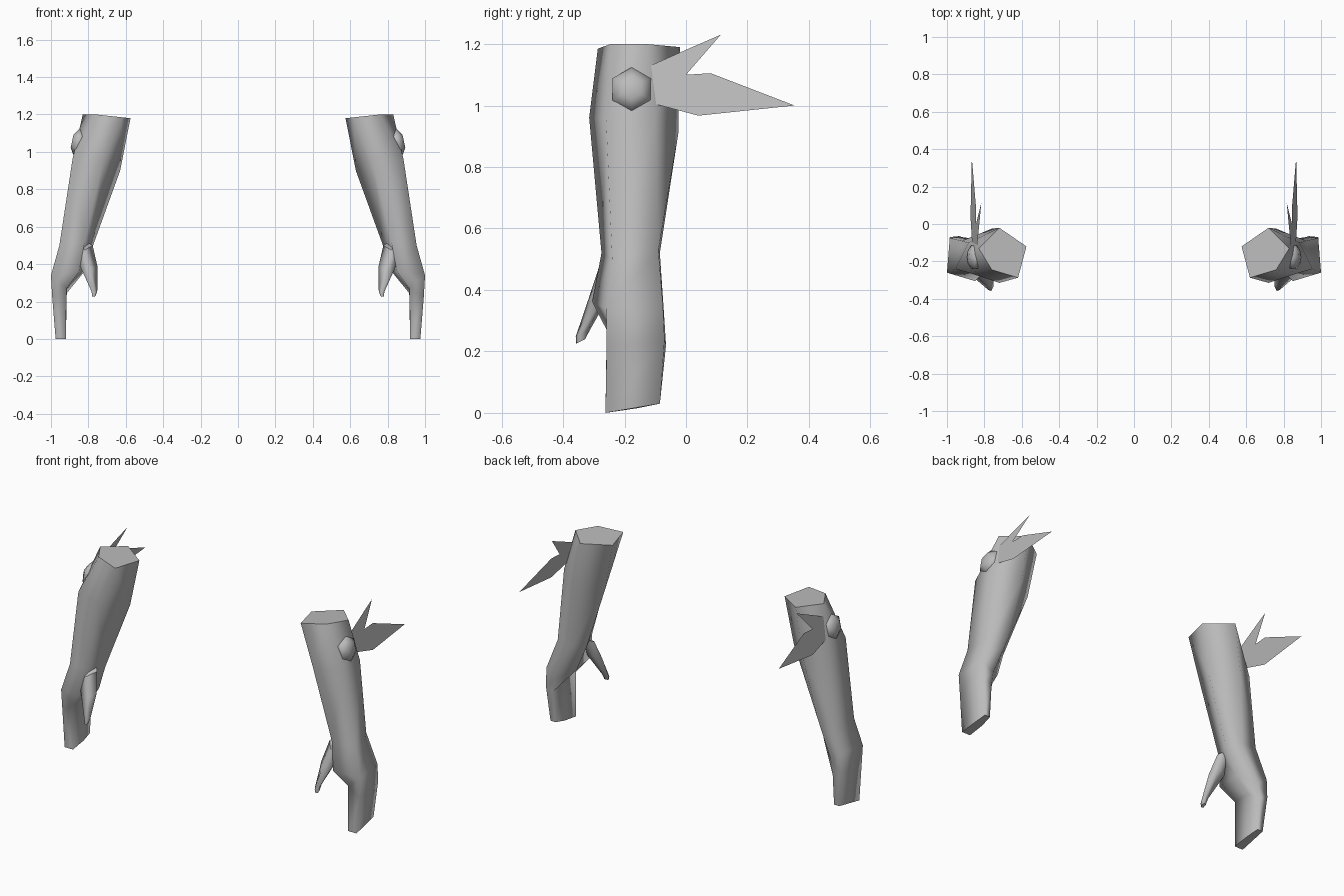
import bpy, math
from mathutils import Vector

if "Cube" in bpy.data.objects:
    bpy.data.objects.remove(bpy.data.objects["Cube"])

grey = bpy.data.materials.new("mid_grey")
grey.diffuse_color = (0.5, 0.5, 0.5, 1)
grey.use_nodes = True
grey.node_tree.nodes["Principled BSDF"].inputs["Base Color"].default_value = grey.diffuse_color


def add_part(name, verts, faces, flat=()):
    """Mesh on the +x side, mirrored to -x; faces listed in flat stay unsmoothed."""
    me = bpy.data.meshes.new(name)
    me.from_pydata([tuple(v) for v in verts], [], faces)
    me.materials.append(grey)
    for i, p in enumerate(me.polygons):
        p.use_smooth = i not in flat
    ob = bpy.data.objects.new(name, me)
    bpy.context.collection.objects.link(ob)
    ob.modifiers.new("mirror", 'MIRROR').use_mirror_merge = False
    return ob


def loft(name, rings):
    """Join equal rings (clockwise from above, listed top to bottom) and cap both ends."""
    n = len(rings[0])
    verts = [v for r in rings for v in r]
    faces = []
    for k in range(len(rings) - 1):
        for i in range(n):
            j = (i + 1) % n
            faces.append((k * n + i, k * n + j, (k + 1) * n + j, (k + 1) * n + i))
    last = (len(rings) - 1) * n
    faces.append(tuple(reversed(range(n))))
    faces.append(tuple(range(last, last + n)))
    return add_part(name, verts, faces, (len(faces) - 2, len(faces) - 1))


# Forearm, palm and fingers: five-sided rings from the elbow to the fingertips
loft("forearm_and_hand", [
    [(.575, -.12, 1.18), (.72, -.02, 1.19), (.83, -.13, 1.2), (.76, -.245, 1.2), (.62, -.287, 1.185)],
    [(.63, -.13, .90), (.76, -.025, .91), (.885, -.10, .96), (.885, -.26, .96), (.72, -.315, .96)],
    [(.775, -.16, .50), (.82, -.085, .52), (.92, -.09, .53), (.955, -.24, .50), (.82, -.275, .52)],
    [(.83, -.14, .35), (.92, -.07, .30), (.985, -.075, .35), (1.0, -.26, .34), (.85, -.305, .36)],
    [(.915, -.14, .265), (.935, -.065, .22), (.985, -.07, .24), (.993, -.258, .22), (.917, -.258, .27)],
    [(.92, -.16, .015), (.93, -.085, .03), (.965, -.085, .03), (.975, -.262, 0), (.92, -.262, 0)],
])

# Thumb: tapered five-sided stub leaving the palm forward and inward
thumb = []
for centre, rx, ry in [((.835, -.235, .50), .058, .05), ((.80, -.275, .39), .048, .045),
                       ((.769, -.335, .26), .017, .025), ((.771, -.343, .232), .011, .015)]:
    ring = []
    for i in range(5):
        a = math.pi - i * math.tau / 5
        dy = ry * math.sin(a)
        ring.append(Vector(centre) + Vector((rx * math.cos(a), dy, dy * .5)))
    thumb.append(ring)
loft("thumb", thumb)


# Tilted plane on the outside of the forearm that carries gem and leaves
def outer_x(z):
    return .867 - .22 * (z - 1.0)


# Gem: low six-sided dome
gem = []
for out, r in [(-.045, .035), (-.015, .068), (.012, .072), (.036, .035)]:
    ring = []
    for i in range(6):
        a = math.pi / 2 - i * math.tau / 6
        z = 1.05 + r * math.sin(a)
        ring.append((outer_x(z) + out - .005, -.177 + r * math.cos(a), z + out * .2))
    gem.append(ring)
gem_ob = loft("gem", gem)
for p in gem_ob.data.polygons:
    p.use_smooth = True

# Leaves: two flat pointed blades swept backward
for name, outline in {
    "upper_leaf": [(-.16, 1.11), (.02, 1.19), (.113, 1.23), (.0, 1.10), (-.12, 1.04)],
    "lower_leaf": [(-.12, 1.08), (.0, 1.10), (.08, 1.105), (.353, 1.0), (.04, .967), (-.12, 1.01)],
}.items():
    add_part(name, [(outer_x(z), y, z) for y, z in outline], [tuple(reversed(range(len(outline))))], (0,))

# Make all normals point outward on the closed parts
import bmesh
for ob in bpy.data.objects:
    if "leaf" not in ob.name:
        bm = bmesh.new()
        bm.from_mesh(ob.data)
        bmesh.ops.recalc_face_normals(bm, faces=bm.faces)
        bm.to_mesh(ob.data)
        bm.free()
